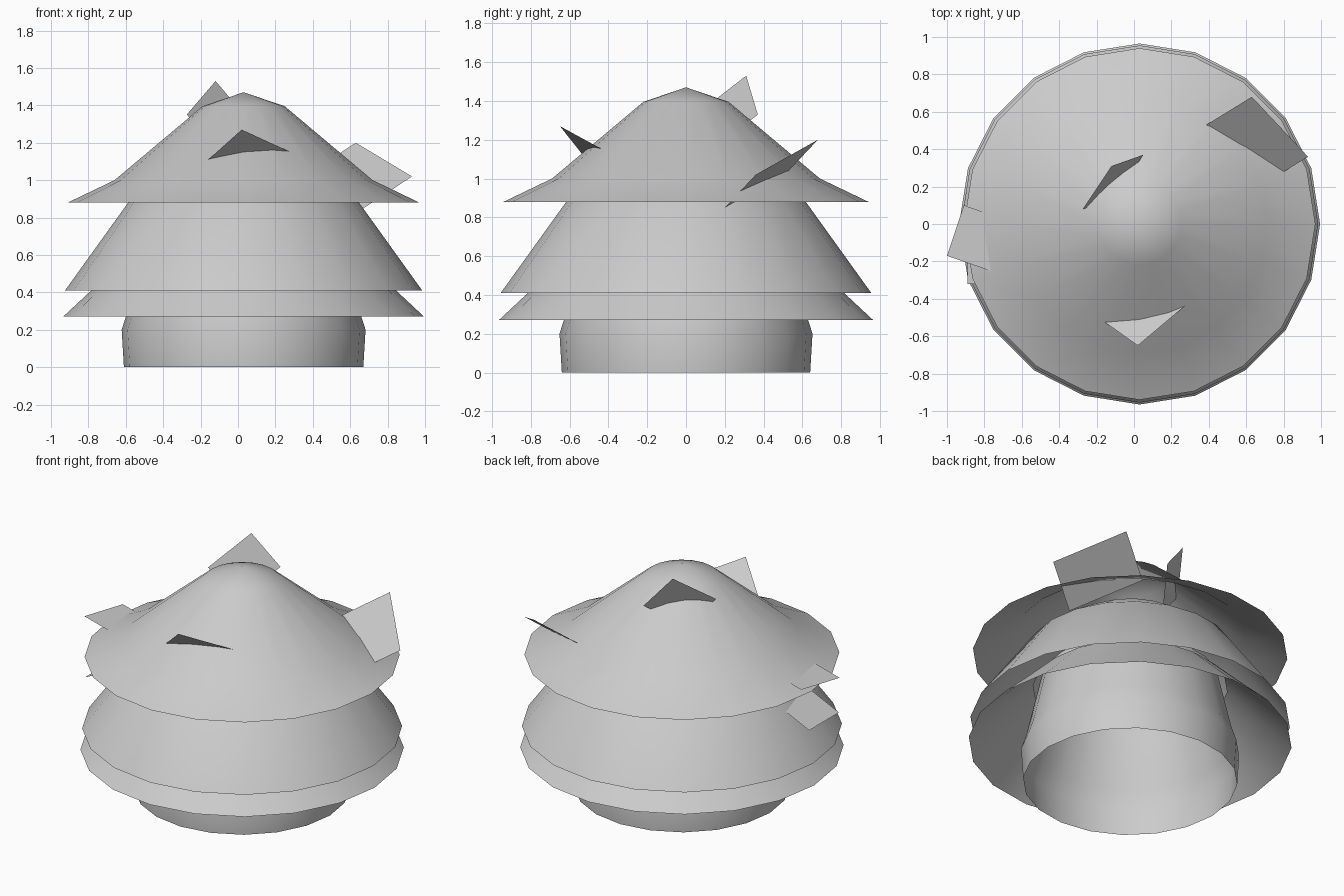
import bpy, math
from mathutils import Vector

if "Cube" in bpy.data.objects:
    bpy.data.objects.remove(bpy.data.objects["Cube"])

SIDES = 20
CX = 0.03


def make(name, verts, faces, smooth):
    mesh = bpy.data.meshes.new(name)
    mesh.from_pydata(verts, [], faces)
    mesh.update()
    for p in mesh.polygons:
        p.use_smooth = smooth
    ob = bpy.data.objects.new(name, mesh)
    bpy.context.collection.objects.link(ob)
    return ob


def shell(name, profile):
    """Open lathe of (radius, z) points; a zero radius closes in a tip."""
    verts, faces = [], []
    for r, z in profile:
        if r == 0:
            verts.append((CX, 0, z))
            continue
        for i in range(SIDES):
            a = 2 * math.pi * i / SIDES
            verts.append((CX + r * math.cos(a), r * math.sin(a), z))
    for k in range(len(profile) - 1):
        for i in range(SIDES):
            j = (i + 1) % SIDES
            a, b = k * SIDES + i, k * SIDES + j
            if profile[k + 1][0] == 0:
                faces.append((a, b, (k + 1) * SIDES))
            else:
                faces.append((a, b, b + SIDES, a + SIDES))
    return make(name, verts, faces, True)


def card(name, corner, u, v, lu, lv):
    """Flat rectangle from an outer corner along two edge directions."""
    c = Vector(corner)
    u = Vector(u).normalized() * lu
    v = Vector(v).normalized() * lv
    return make(name, [c, c + u, c + u + v, c + v], [(0, 1, 2, 3)], False)


# Trunk and the three overlapping foliage skirts
shell("base_trunk", [(0.64, 0), (0.652, 0.2), (0.62, 0.3), (0.53, 0.7)])
shell("lower_skirt", [(0.965, 0.27), (0.815, 0.41), (0.58, 0.64)])
shell("middle_skirt", [(0.955, 0.41), (0.61, 0.89), (0.35, 1.06)])
shell("top_skirt", [(0.94, 0.88), (0.69, 1.0), (0.22, 1.395), (0, 1.47)])

# Loose flat leaves sticking out of the skirts
card("front_leaf", (0.02, -0.65, 1.27), (-0.19, 0.135, -0.17), (0.25, 0.21, -0.115), 0.33, 0.40)
card("right_leaf", (0.63, 0.68, 1.20), (0.30, -0.32, -0.18), (-0.26, -0.16, -0.17), 0.475, 0.35)
card("top_leaf", (-0.12, 0.31, 1.53), (0.17, 0.06, -0.20), (-0.12, -0.18, -0.14), 0.27, 0.33)
card("left_leaf", (-1.0, -0.17, 0.93), (0.09, 0.27, 0), (0.23, -0.08, 0), 0.285, 0.33)
card("lower_left_leaf", (-0.89, -0.32, 0.615), (0, 0.31, 0), (0.23, 0, 0.105), 0.31, 0.33)
